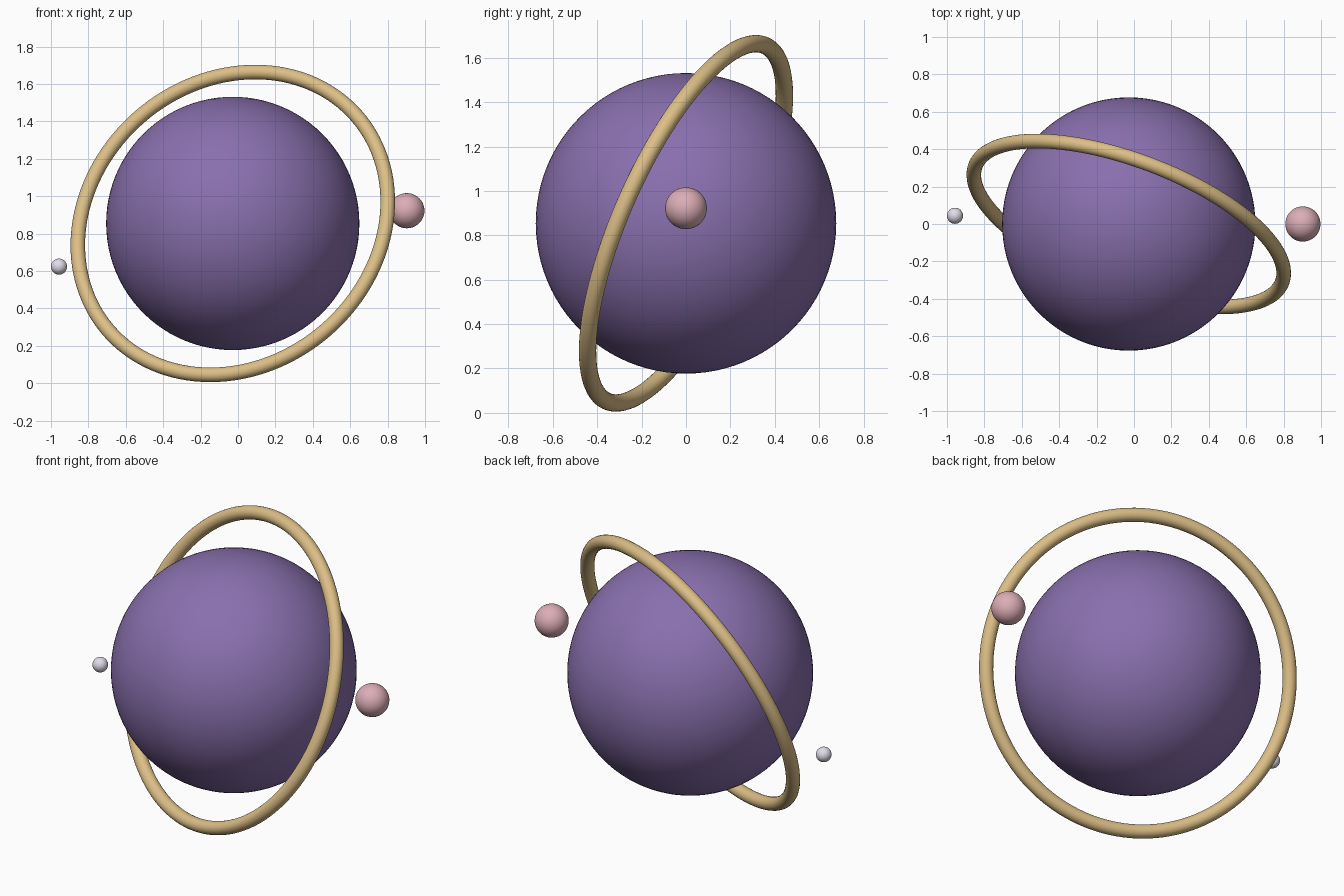
import bpy
from mathutils import Vector

if "Cube" in bpy.data.objects:
    bpy.data.objects.remove(bpy.data.objects["Cube"])

CENTRE = Vector((-0.028, 0.0, 0.854))


def finish(name, color):
    ob = bpy.context.object
    ob.name = name
    mat = bpy.data.materials.new(name + "_colour")
    mat.diffuse_color = (*color, 1)
    mat.use_nodes = True
    mat.node_tree.nodes["Principled BSDF"].inputs["Base Color"].default_value = mat.diffuse_color
    ob.data.materials.append(mat)
    bpy.ops.object.shade_smooth()
    return ob


def ball(name, loc, radius, color, segments=48):
    bpy.ops.mesh.primitive_uv_sphere_add(segments=segments, ring_count=segments // 2,
                                         radius=radius, location=loc)
    return finish(name, color)


# Planet
ball("planet", CENTRE, 0.677, (0.25, 0.16, 0.42), 96)

# Tilted ring around the planet
axis = Vector((0.328, 0.863, -0.385))
bpy.ops.mesh.primitive_torus_add(major_radius=0.877, minor_radius=0.039,
                                 major_segments=128, minor_segments=24,
                                 location=CENTRE,
                                 rotation=axis.to_track_quat('Z', 'Y').to_euler())
finish("ring", (0.72, 0.52, 0.24))

# Moons
ball("large_moon", (0.903, 0.0, 0.922), 0.094, (0.72, 0.42, 0.47))
ball("small_moon", (-0.957, 0.044, 0.623), 0.043, (0.75, 0.72, 0.82), 32)
